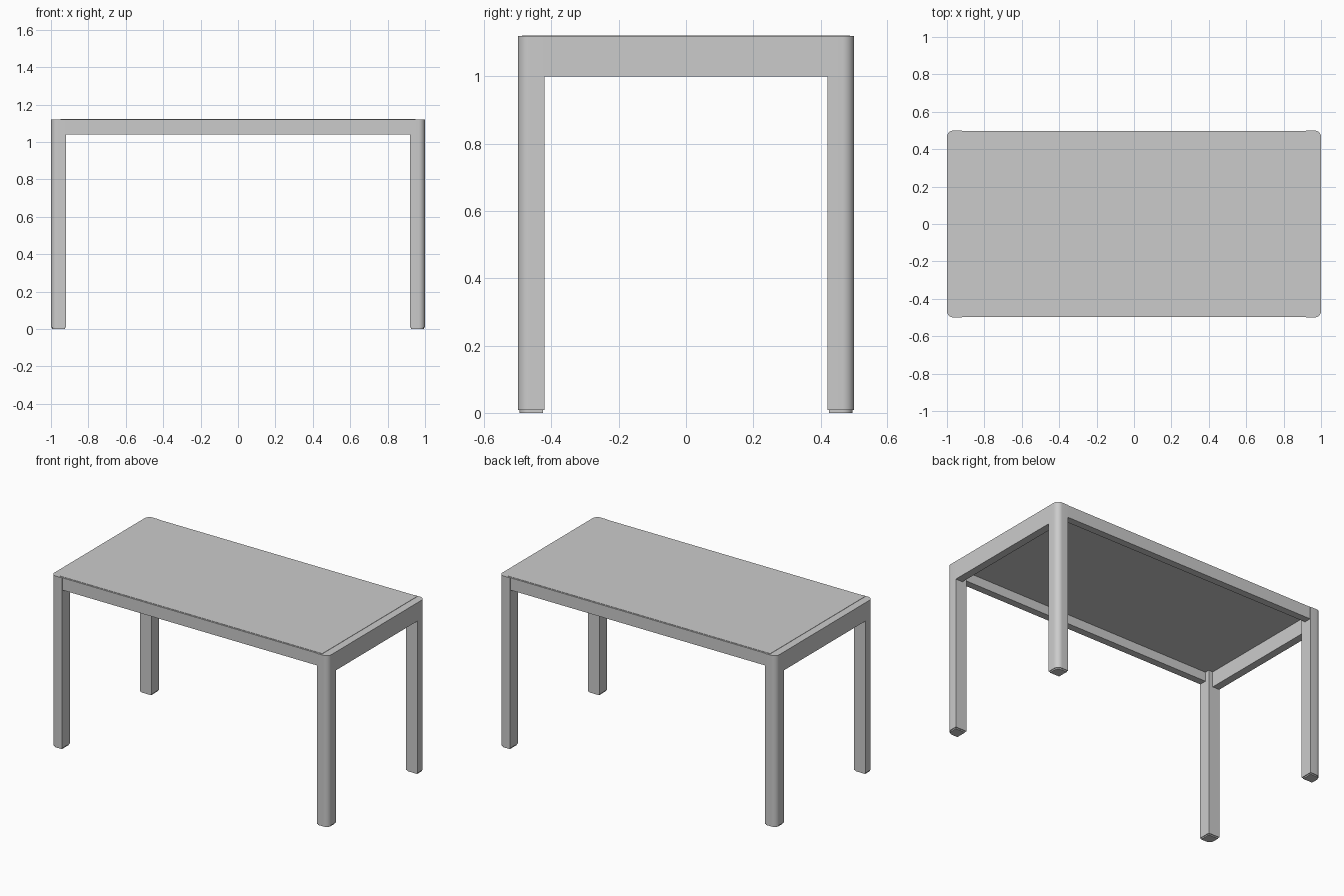
import bpy, bmesh, math

if "Cube" in bpy.data.objects:
    bpy.data.objects.remove(bpy.data.objects["Cube"])

HX, HY, TOP = 1.0, 0.5, 1.12
LEG, RAIL, R = 0.08, 0.05, 0.035


def prism(name, pts, z0, z1):
    """Extrude a flat outline from z0 up to z1."""
    bm = bmesh.new()
    face = bm.faces.new([bm.verts.new((x, y, z0)) for x, y in pts])
    geom = bmesh.ops.extrude_face_region(bm, geom=[face])["geom"]
    for v in geom:
        if isinstance(v, bmesh.types.BMVert):
            v.co.z = z1
    bmesh.ops.recalc_face_normals(bm, faces=bm.faces)
    me = bpy.data.meshes.new(name)
    bm.to_mesh(me)
    bm.free()
    ob = bpy.data.objects.new(name, me)
    bpy.context.collection.objects.link(ob)
    return ob


def box(name, x0, x1, y0, y1, z0, z1):
    return prism(name, [(x0, y0), (x1, y0), (x1, y1), (x0, y1)], z0, z1)


def leg_outline(sx, sy, inset=0.0):
    """Square leg section with the outer corner rounded."""
    xi, yi = HX - LEG + inset, HY - LEG + inset
    xo, yo, r = HX - inset, HY - inset, R - inset
    pts = [(xi, yi), (xo, yi)]
    for i in range(9):
        a = math.radians(90 * i / 8)
        pts.append((xo - r + r * math.cos(a), yo - r + r * math.sin(a)))
    pts.append((xi, yo))
    return [(sx * x, sy * y) for x, y in pts]


def smooth(ob):
    bpy.ops.object.select_all(action='DESELECT')
    ob.select_set(True)
    bpy.context.view_layer.objects.active = ob
    bpy.ops.object.shade_smooth_by_angle(angle=math.radians(30))


# Legs with slightly inset foot pads
for sx, side in ((-1, "left"), (1, "right")):
    for sy, end in ((-1, "front"), (1, "back")):
        smooth(prism(f"{end}_{side}_leg", leg_outline(sx, sy), 0.008, TOP))
        smooth(prism(f"{end}_{side}_foot", leg_outline(sx, sy, 0.005), 0, 0.008))

# Deep end rails, flush with the legs
for sx, side in ((-1, "left"), (1, "right")):
    x0, x1 = sorted((sx * HX, sx * (HX - RAIL)))
    box(f"{side}_end_rail", x0, x1, -HY + LEG, HY - LEG, 1.0, TOP)

# Shallower long rails, set back a hair from the legs
for sy, end in ((-1, "front"), (1, "back")):
    y0, y1 = sorted((sy * (HY - 0.003), sy * (HY - RAIL)))
    box(f"{end}_rail", -HX + LEG, HX - LEG, y0, y1, 1.04, TOP)

# Table top panel resting in the frame
box("table_top", -0.95, 0.95, -0.488, 0.488, 1.10, TOP + 0.002)
